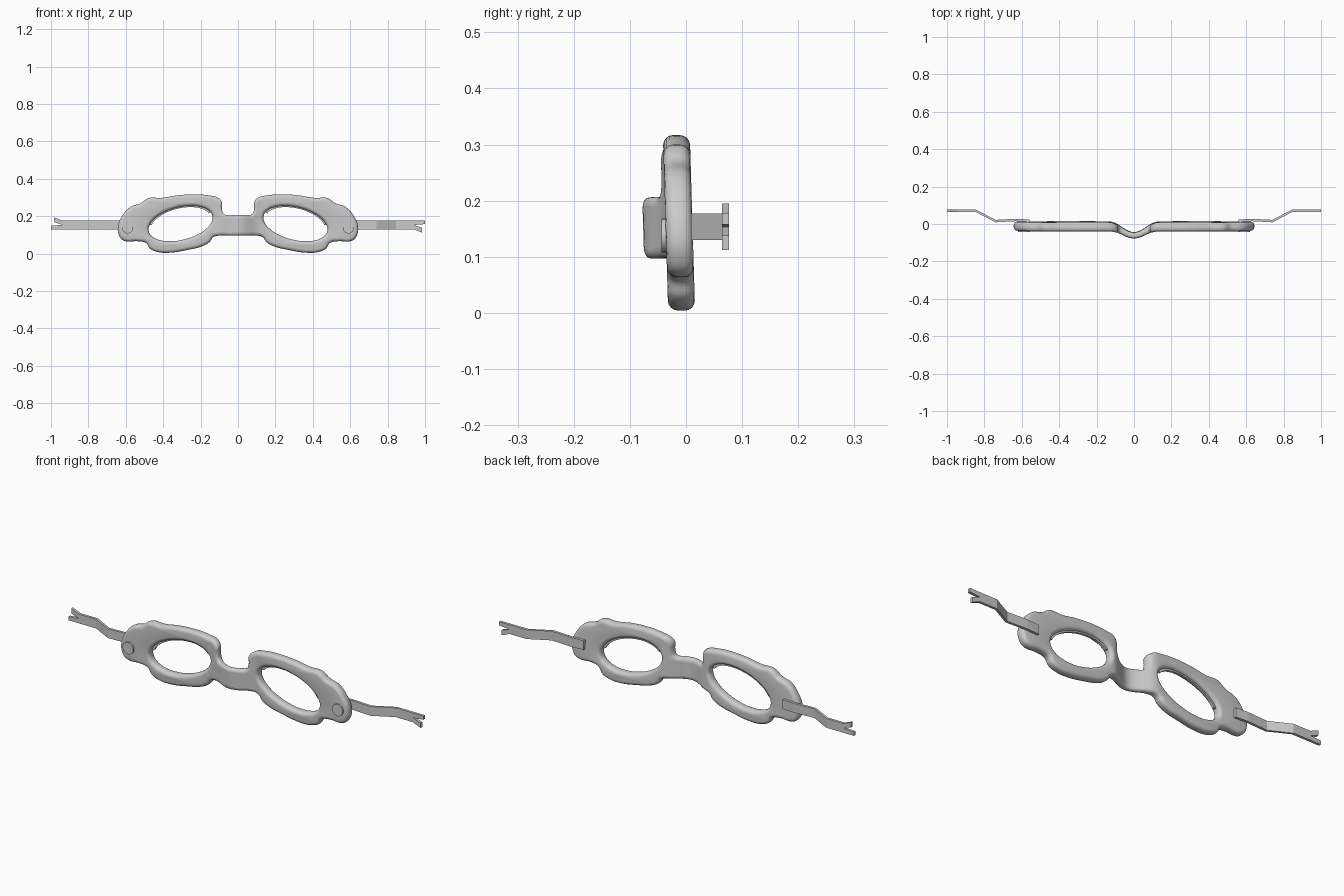
import bpy, bmesh, math
from mathutils import Vector

if "Cube" in bpy.data.objects:
    bpy.data.objects.remove(bpy.data.objects["Cube"])


def smooth(ob, angle=40):
    bpy.ops.object.select_all(action='DESELECT')
    bpy.context.view_layer.objects.active = ob
    ob.select_set(True)
    bpy.ops.object.shade_smooth_by_angle(angle=math.radians(angle))


def slice_x(bm, xs):
    for x in xs:
        bmesh.ops.bisect_plane(bm, geom=bm.verts[:] + bm.edges[:] + bm.faces[:],
                               plane_co=(x, 0, 0), plane_no=(1, 0, 0), dist=1e-5)


def prism(name, pts, y0, y1, cuts=(), bend=None):
    """Extrude an xz outline along y, optionally bending it in y."""
    bm = bmesh.new()
    f = bm.faces.new([bm.verts.new((x, y0, z)) for x, z in pts])
    ext = bmesh.ops.extrude_face_region(bm, geom=[f])['geom']
    for v in ext:
        if isinstance(v, bmesh.types.BMVert):
            v.co.y = y1
    slice_x(bm, cuts)
    if bend:
        for v in bm.verts:
            v.co.y += bend(v.co)
    bmesh.ops.recalc_face_normals(bm, faces=bm.faces[:])
    me = bpy.data.meshes.new(name)
    bm.to_mesh(me)
    bm.free()
    ob = bpy.data.objects.new(name, me)
    bpy.context.collection.objects.link(ob)
    return ob


def ellipse(side, t, k=1.0):
    """Point on the tilted eye opening."""
    a, b, tilt = .175 * k, .087 * k, math.radians(-14)
    u, w = a * math.cos(t), b * math.sin(t)
    x = .307 + u * math.cos(tilt) - w * math.sin(tilt)
    return (side * x, .161 + u * math.sin(tilt) + w * math.cos(tilt))


# Frame: half outline, mirrored into a closed smooth curve with two eye holes
half = [(.04, .207), (.075, .211), (.086, .24), (.086, .275), (.105, .298), (.16, .312),
        (.235, .317), (.33, .311), (.41, .298), (.475, .298), (.495, .288), (.515, .272),
        (.575, .25), (.62, .2), (.641, .15), (.637, .1), (.612, .07), (.53, .066),
        (.49, .056), (.472, .028), (.43, .009), (.365, .005), (.28, .018), (.18, .044),
        (.15, .064), (.132, .088), (.09, .097), (.04, .097)]
outline = half + [(-x, z) for x, z in reversed(half)]
holes = [[ellipse(s, 2 * math.pi * i / 16) for i in range(16)] for s in (1, -1)]

cu = bpy.data.curves.new("frame", 'CURVE')
cu.dimensions = '2D'
cu.fill_mode = 'BOTH'
cu.resolution_u = 5
cu.extrude = .006
cu.bevel_depth = .018
cu.bevel_resolution = 3
cu.offset = -.018
for pts in [outline] + holes:
    sp = cu.splines.new('BEZIER')
    sp.bezier_points.add(len(pts) - 1)
    for p, (x, z) in zip(sp.bezier_points, pts):
        p.co = (x, z, 0)
        p.handle_left_type = p.handle_right_type = 'AUTO'
    sp.use_cyclic_u = True
frame = bpy.data.objects.new("frame", cu)
bpy.context.collection.objects.link(frame)
bpy.context.view_layer.objects.active = frame
frame.select_set(True)
bpy.ops.object.convert(target='MESH')
frame = bpy.context.view_layer.objects.active

# Stand the frame up and bow the nose bridge forward
bm = bmesh.new()
bm.from_mesh(frame.data)
bmesh.ops.remove_doubles(bm, verts=bm.verts[:], dist=1e-4)
slice_x(bm, [i * .015 for i in range(-9, 10)])
for v in bm.verts:
    x, z, y = v.co.x, v.co.y, -v.co.z
    w = math.cos(min(abs(x) / .13, 1) * math.pi / 2) ** 2
    y = y * (1 - .33 * w) - .0125 - .03 * (z - .16) - .048 * w
    v.co = Vector((x, y, z))
bmesh.ops.recalc_face_normals(bm, faces=bm.faces[:])
bm.to_mesh(frame.data)
bm.free()
smooth(frame)

# Arms: forked straps bent backwards; the left one is the right one turned over
arm = [(.56, .177), (1, .177), (1, .158), (.94, .153), (.985, .138), (.985, .112),
       (.94, .13), (.56, .13)]
path = [(.56, .0), (.63, .004), (.74, -.002), (.845, .053), (1.01, .053)]


def arm_bend(co):
    x = abs(co.x)
    for (xa, ya), (xb, yb) in zip(path, path[1:]):
        if x <= xb:
            return ya + (yb - ya) * (x - xa) / (xb - xa)
    return path[-1][1]


for side, label in ((1, "right"), (-1, "left")):
    pts = [(side * x, z if side > 0 else .307 - z) for x, z in arm]
    prism(label + "_arm", pts, .011, .024, [side * p[0] for p in path[1:-1]], arm_bend)

    # Hinge rivet on the front
    rivet = [(side * .59 + .03 * math.cos(a), .138 + .03 * math.sin(a))
             for a in (2 * math.pi * i / 24 for i in range(24))]
    smooth(prism(label + "_rivet", rivet, -.044, -.02))

    # Thin lip along the upper edge of the eye opening
    ts = [math.radians(22 + 146 * i / 24) for i in range(25)]
    lip = [ellipse(side, t, 1.03) for t in ts] + [ellipse(side, t, .93) for t in reversed(ts)]
    smooth(prism(label + "_lens_lip", lip, -.018, -.006))
